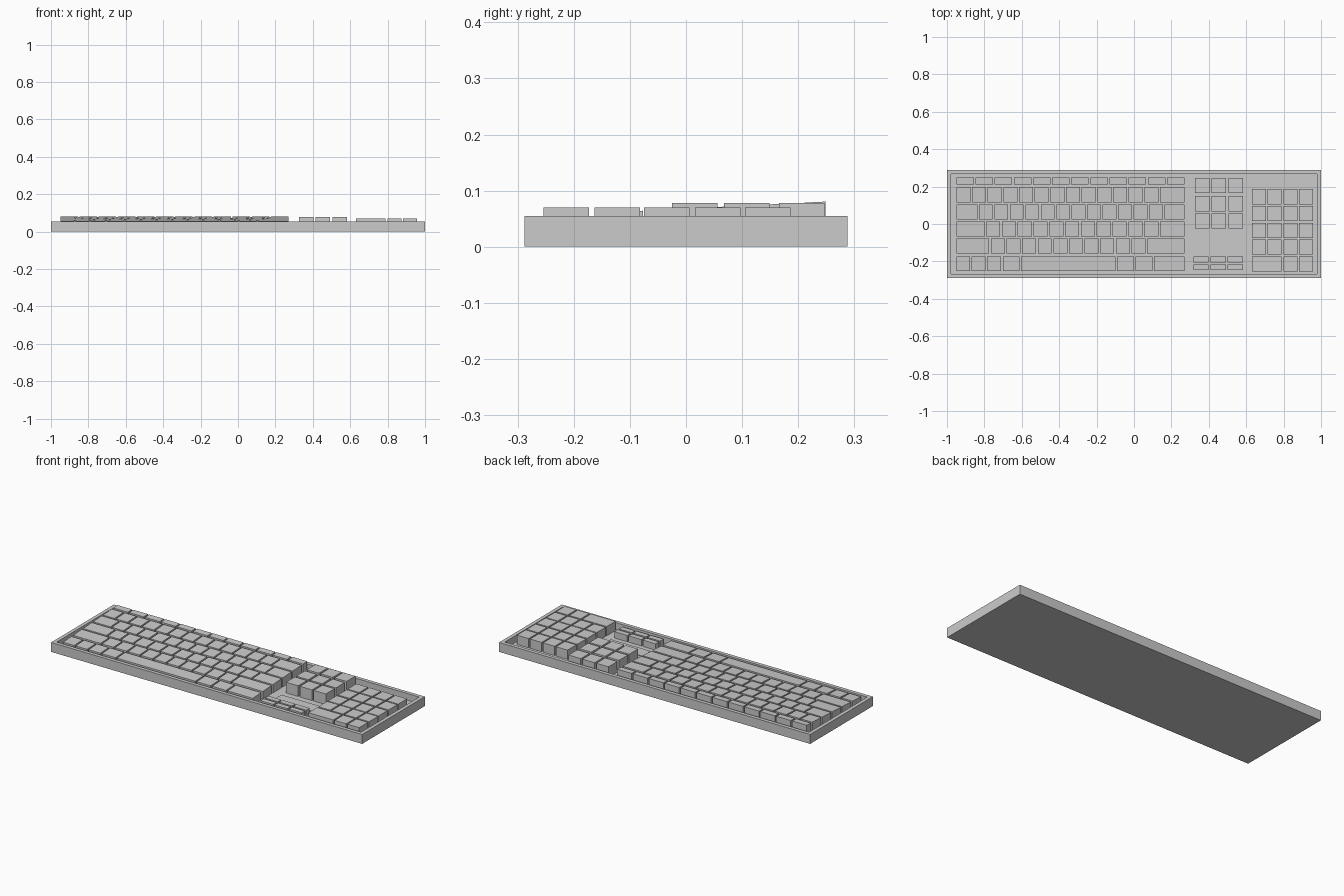
import bpy, bmesh

if "Cube" in bpy.data.objects:
    bpy.data.objects.remove(bpy.data.objects["Cube"])

FLOOR = 0.016   # tray floor height
GAP = 0.009     # space between neighbouring keys


def finish(bm, name):
    bmesh.ops.recalc_face_normals(bm, faces=bm.faces)
    mesh = bpy.data.meshes.new(name)
    bm.to_mesh(mesh)
    bm.free()
    ob = bpy.data.objects.new(name, mesh)
    bpy.context.collection.objects.link(ob)
    return ob


def add_box(bm, x0, x1, y0, y1, z0, top):
    """Box whose top height is given by a function of y."""
    for v in bmesh.ops.create_cube(bm, size=1)['verts']:
        x = x1 if v.co.x > 0 else x0
        y = y1 if v.co.y > 0 else y0
        v.co = (x, y, top(y) if v.co.z > 0 else z0)


def row(bm, edges, y0, y1, top):
    """Row of keys between successive x edges."""
    for a, b in zip(edges, edges[1:]):
        add_box(bm, a, b - GAP, y0, y1, FLOOR - 0.002, top)


def even(start, end, n):
    return [start + (end - start) * i / n for i in range(n + 1)]


# case: block with an inset, sunken tray
bm = bmesh.new()
add_box(bm, -1, 1, -0.288, 0.288, 0, lambda y: 0.055)
bm.normal_update()
lid = [f for f in bm.faces if f.calc_center_median().z > 0.05]
bmesh.ops.inset_region(bm, faces=lid, thickness=0.03)
rim = list(lid[0].edges)
tray = bmesh.ops.extrude_face_region(bm, geom=lid)['geom']
bmesh.ops.translate(bm, vec=(0, 0, FLOOR - 0.055),
                    verts=[g for g in tray if isinstance(g, bmesh.types.BMVert)])
bmesh.ops.delete(bm, geom=[f for f in lid if f.is_valid], context='FACES_ONLY')
finish(bm, "case")

# main typing block: key tops rise gently toward the back
L, R = -0.95, 0.27 + GAP
slope = lambda y: 0.068 + 0.05 * y
main_rows = [
    ("function_keys", even(L, R, 12), 0.211, 0.249),
    ("number_keys", even(L, 0.139, 13) + [R], 0.116, 0.197),
    ("upper_letter_keys", [L] + even(-0.829, 0.163, 12) + [R], 0.025, 0.105),
    ("middle_letter_keys", [L] + even(-0.791, 0.139, 11) + [R], -0.066, 0.014),
    ("lower_letter_keys", [L] + even(-0.765, 0.07, 10) + [R], -0.158, -0.077),
    ("bottom_keys", [L, -0.869, -0.786, -0.701, -0.604, -0.091, 0.008, 0.107, R],
     -0.25, -0.173),
]
for name, edges, y0, y1 in main_rows:
    bm = bmesh.new()
    row(bm, edges, y0, y1, slope)
    finish(bm, name)

# navigation keys
bm = bmesh.new()
for y0 in (0.166, 0.068, -0.025):
    for x0 in (0.326, 0.415, 0.504):
        add_box(bm, x0, x0 + 0.078, y0, y0 + 0.081, FLOOR - 0.002, lambda y: 0.078)
finish(bm, "navigation_keys")

# low panel between the navigation and arrow keys
bm = bmesh.new()
add_box(bm, 0.326, 0.582, -0.141, -0.066, FLOOR - 0.002, lambda y: 0.021)
finish(bm, "indicator_panel")

# slim arrow keys
bm = bmesh.new()
for y0, y1 in ((-0.247, -0.216), (-0.205, -0.174)):
    row(bm, even(0.317, 0.582 + GAP, 3), y0, y1, lambda y: 0.053)
finish(bm, "arrow_keys")

# number pad, with a double-width key in the front row
bm = bmesh.new()
cols = even(0.631, 0.957 + GAP, 4)
for i, y0 in enumerate((-0.254, -0.163, -0.075, 0.016, 0.105)):
    row(bm, cols if i else [cols[0]] + cols[2:], y0, y0 + 0.081, lambda y: 0.07)
finish(bm, "number_pad_keys")
